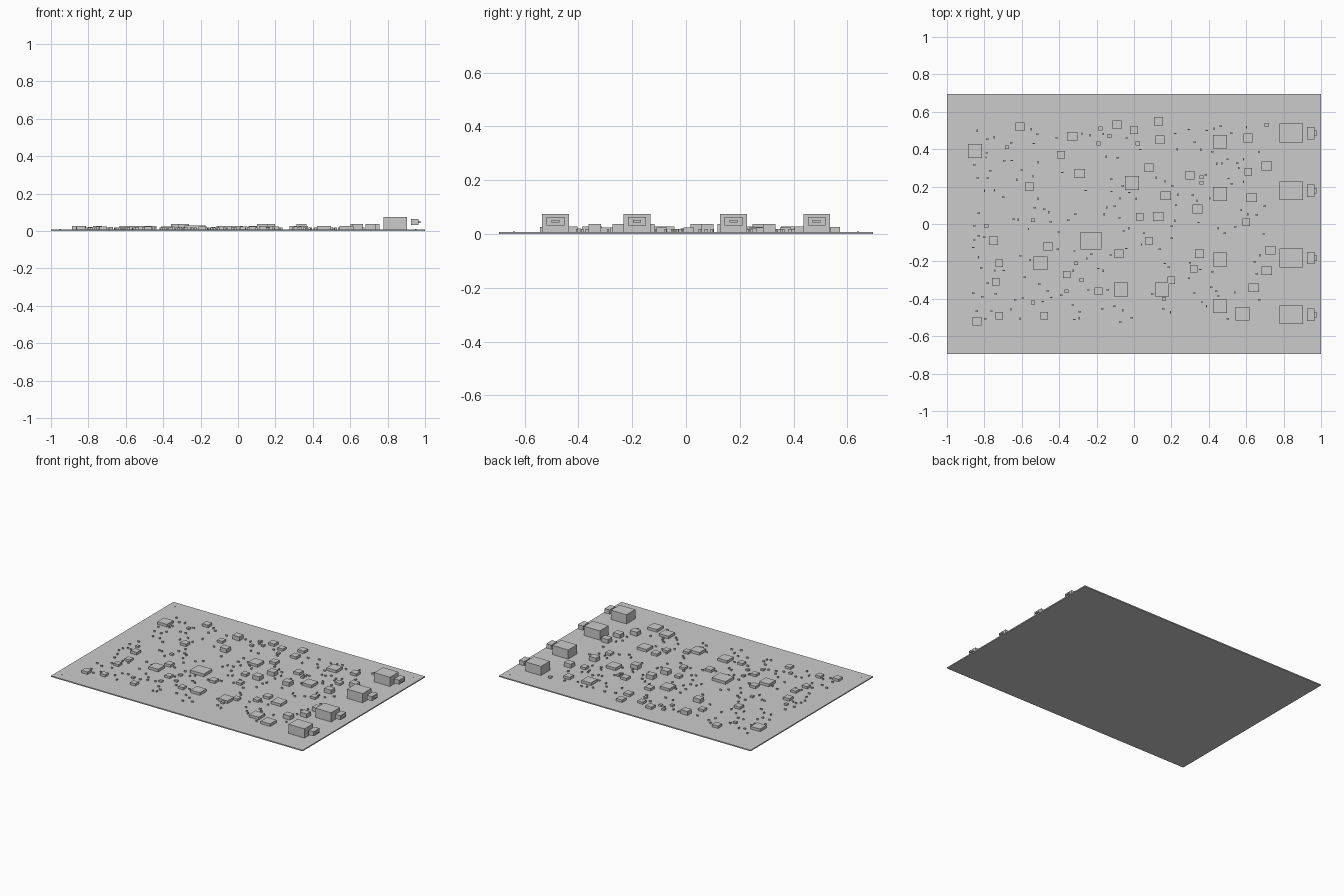
import bpy, bmesh, random
from mathutils import Matrix, Vector

cube = bpy.data.objects.get("Cube")
if cube:
    bpy.data.objects.remove(cube, do_unlink=True)

grey = bpy.data.materials.new("plain grey")
grey.use_nodes = True
COLOUR = (0.6, 0.6, 0.6, 1)
grey.diffuse_color = COLOUR
grey.node_tree.nodes["Principled BSDF"].inputs["Base Color"].default_value = COLOUR

BOARD_TOP = 0.008


def add_box(bm, centre, size):
    matrix = Matrix.Translation(centre) @ Matrix.Diagonal(Vector(size)).to_4x4()
    return bmesh.ops.create_cube(bm, size=1, matrix=matrix)["verts"]


def finish(bm, name):
    mesh = bpy.data.meshes.new(name)
    bm.to_mesh(mesh)
    bm.free()
    mesh.materials.append(grey)
    obj = bpy.data.objects.new(name, mesh)
    bpy.context.collection.objects.link(obj)
    return obj


def chip_group(name, places, width, depth, height):
    """Square packages standing on the board; places are in hundredths."""
    bm = bmesh.new()
    for px, py in places:
        add_box(bm, (px / 100, py / 100, BOARD_TOP + height / 2), (width, depth, height))
    finish(bm, name)


# Board
bm = bmesh.new()
add_box(bm, (0, 0, BOARD_TOP / 2), (2, 1.39, BOARD_TOP))
finish(bm, "circuit_board")

# Packages grouped by size
processor = [(-23, -9)]
large_chips = [(-85, 39), (-1, 22), (46, 44), (46, 16), (46, -19), (46, -44),
               (58, -48), (15, -35), (-7, -35), (-50, -21)]
tall_blocks = [(-33, 47), (-29, 27), (71, 31), (63, 14), (34, 8), (17, 15),
               (13, 4), (73, -14), (71, -25), (64, -34)]
medium_chips = [(14, 45), (8, 30), (30, 26), (61, 46), (-46, -12), (-75, -9),
                (-8, -16), (35, -16), (-84, -52), (-61, 52), (-56, 20), (-9, 53), (13, 55)]
small_chips = [(-39, 37), (0, 50), (61, 28), (3, 4), (60, 1), (8, -9), (-72, -21),
               (-74, -31), (-36, -27), (-19, -36), (20, -30), (32, -24), (-48, -49), (-72, -49)]
mini_chips = [(-68, 41), (-54, 2), (-13, 47), (-19, 43), (-18, 51), (2, 43), (36, 25),
              (36, 22), (71, 53), (-79, -1), (-31, -21), (-28, -30), (-54, -42), (-36, -36), (16, -40)]
groups = [("processor", processor, 0.11, 0.095, 0.02),
          ("large_chips", large_chips, 0.076, 0.074, 0.019),
          ("tall_blocks", tall_blocks, 0.055, 0.046, 0.029),
          ("medium_chips", medium_chips, 0.048, 0.046, 0.018),
          ("small_chips", small_chips, 0.041, 0.04, 0.016),
          ("mini_chips", mini_chips, 0.022, 0.02, 0.012)]
for group in groups:
    chip_group(*group)

# Scattered resistors and capacitors, kept clear of the packages
random.seed(7)
taken = [(px / 100, py / 100, width / 2 + 0.012)
         for _, places, width, _, _ in groups for px, py in places]
bm = bmesh.new()
count = 0
while count < 170:
    x, y = random.uniform(-0.86, 0.7), random.uniform(-0.53, 0.53)
    if any(max(abs(x - cx), abs(y - cy)) < r for cx, cy, r in taken):
        continue
    size = (0.013, 0.007) if random.random() < 0.6 else (0.007, 0.013)
    add_box(bm, (x, y, BOARD_TOP + 0.005), (*size, 0.01))
    taken.append((x, y, 0.022))
    count += 1
finish(bm, "small_components")

# Alignment dots near the corners
bm = bmesh.new()
for x in (-0.95, 0.95):
    for y in (-0.64, 0.64):
        bmesh.ops.create_cone(bm, cap_ends=True, segments=12, radius1=0.004, radius2=0.004,
                              depth=0.002, matrix=Matrix.Translation((x, y, BOARD_TOP + 0.001)))
finish(bm, "alignment_dots")

# Port housings with a separate plug in front of each
for i, y in enumerate((-0.485, -0.182, 0.177, 0.486), 1):
    bm = bmesh.new()
    add_box(bm, (0.84, y, 0.041), (0.125, 0.1, 0.066))
    finish(bm, f"port_housing_{i}")

    bm = bmesh.new()
    add_box(bm, (0.944, y, 0.047), (0.04, 0.066, 0.032))
    bm.faces.ensure_lookup_table()
    front = max(bm.faces, key=lambda f: f.calc_center_median().x)
    bmesh.ops.inset_region(bm, faces=[front], thickness=0.007)
    add_box(bm, (0.969, y, 0.047), (0.012, 0.03, 0.01))
    finish(bm, f"port_plug_{i}")
